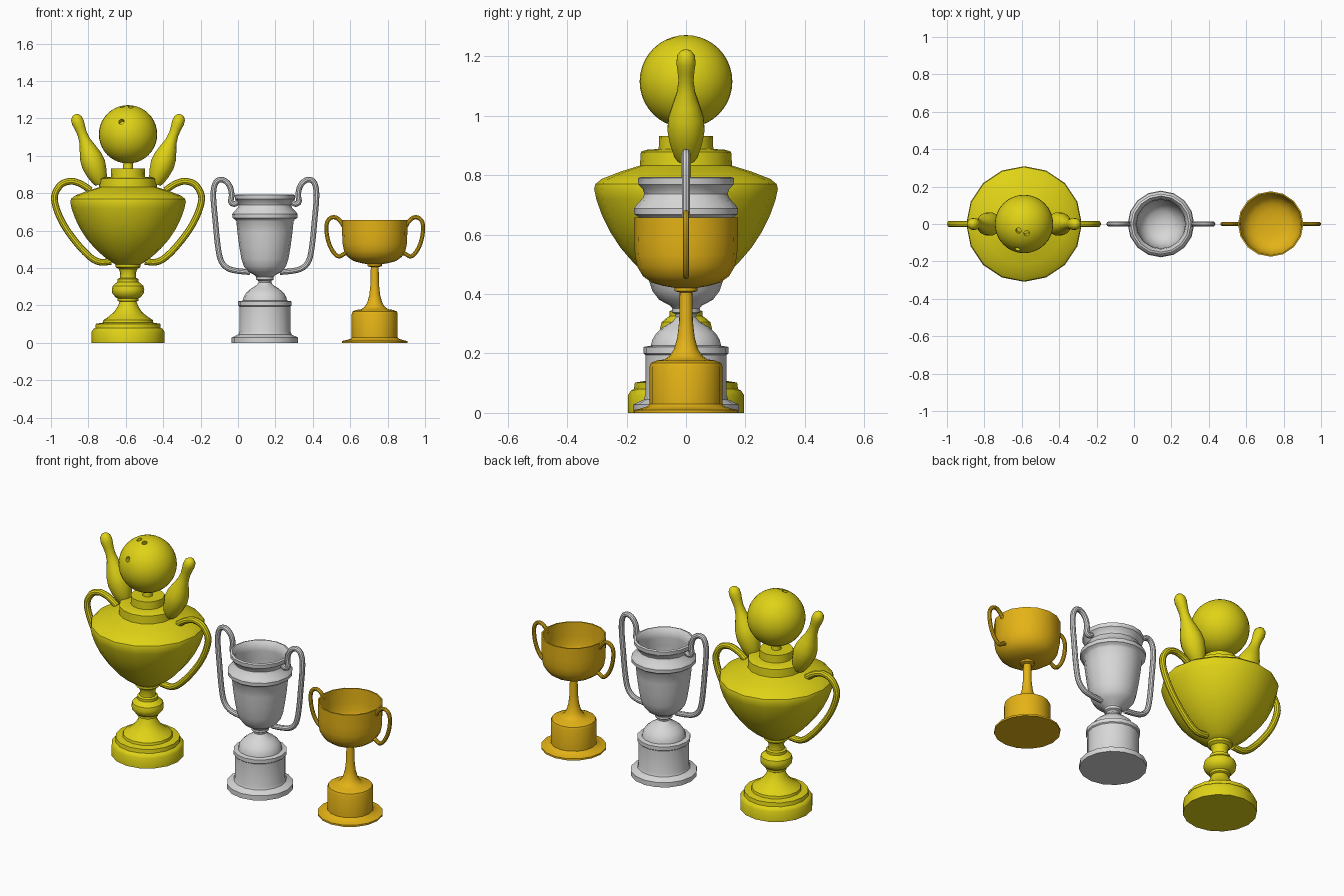
import bpy, bmesh, math
from mathutils import Vector, Matrix

if "Cube" in bpy.data.objects:
    bpy.data.objects.remove(bpy.data.objects["Cube"])


def material(name, rgb):
    m = bpy.data.materials.new(name)
    m.diffuse_color = (*rgb, 1)
    m.use_nodes = True
    m.node_tree.nodes["Principled BSDF"].inputs["Base Color"].default_value = m.diffuse_color
    return m


YELLOW = material("yellow gold", (0.74, 0.65, 0.008))
GOLD = material("warm gold", (0.78, 0.45, 0.008))
SILVER = material("silver", (0.68, 0.68, 0.68))


def finish(name, bm, mat, angle=35):
    bmesh.ops.recalc_face_normals(bm, faces=bm.faces)
    me = bpy.data.meshes.new(name)
    bm.to_mesh(me)
    bm.free()
    ob = bpy.data.objects.new(name, me)
    bpy.context.collection.objects.link(ob)
    me.materials.append(mat)
    smooth(ob, angle)
    return ob


def smooth(ob, angle=35):
    bpy.ops.object.select_all(action='DESELECT')
    ob.select_set(True)
    bpy.context.view_layer.objects.active = ob
    bpy.ops.object.shade_smooth_by_angle(angle=math.radians(angle))


def lathe(name, profile, mat, x, n=16, matrix=None):
    """Turn (radius, height) points round z and close both ends."""
    bm = bmesh.new()
    rings = [[bm.verts.new((r * math.cos(math.tau * i / n), r * math.sin(math.tau * i / n), z))
              for i in range(n)] for r, z in profile]
    for a, b in zip(rings, rings[1:]):
        for i in range(n):
            j = (i + 1) % n
            bm.faces.new((a[i], a[j], b[j], b[i]))
    bm.faces.new(rings[0])
    bm.faces.new(rings[-1])
    bm.transform(Matrix.Translation((x, 0, 0)) @ (matrix or Matrix()))
    return finish(name, bm, mat)


def catmull(points, steps=4):
    p = [Vector(q) for q in points]
    p = [2 * p[0] - p[1]] + p + [2 * p[-1] - p[-2]]
    out = []
    for a, b, c, d in zip(p, p[1:], p[2:], p[3:]):
        for k in range(steps):
            t = k / steps
            out.append(0.5 * (2 * b + (c - a) * t + (2 * a - 5 * b + 4 * c - d) * t * t
                              + (3 * b - a - 3 * c + d) * t ** 3))
    return out + [p[-2]]


def handles(name, points, radius, mat, x, n=10):
    """Round tube along (offset, height) points, on both sides of the cup."""
    path = catmull(points)
    for side, label in ((-1, "left"), (1, "right")):
        bm = bmesh.new()
        rings = []
        for i, p in enumerate(path):
            t = (path[min(i + 1, len(path) - 1)] - path[max(i - 1, 0)]).normalized()
            ring = []
            for k in range(n):
                a = math.tau * k / n
                u = radius * math.cos(a)
                ring.append(bm.verts.new((x + side * (p.x - t.y * u), radius * math.sin(a), p.y + t.x * u)))
            rings.append(ring)
        for a, b in zip(rings, rings[1:]):
            for i in range(n):
                bm.faces.new((a[i], a[(i + 1) % n], b[(i + 1) % n], b[i]))
        bm.faces.new(rings[0])
        bm.faces.new(rings[-1])
        finish(f"{name}_{label}", bm, mat)


# ---- Large bowling trophy ----
X1 = -0.588
lathe("bowling_trophy_base", [
    (.195, 0), (.195, .06), (.185, .075), (.175, .08), (.172, .102), (.135, .108), (.132, .122),
    (.105, .14), (.075, .165), (.055, .195), (.045, .22), (.055, .225), (.055, .238), (.068, .245),
    (.084, .265), (.087, .285), (.082, .305), (.062, .322), (.055, .326), (.055, .342), (.044, .347),
    (.042, .375), (.05, .395), (.066, .405), (.066, .42)], YELLOW, X1)
lathe("bowling_trophy_bowl", [
    (.06, .415), (.09, .433), (.13, .462), (.175, .503), (.22, .555), (.256, .61), (.285, .67),
    (.302, .72), (.309, .753), (.305, .77), (.284, .787), (.22, .812), (.155, .832), (.152, .878),
    (.135, .885), (.092, .888), (.09, .932)], YELLOW, X1)
lathe("ball_support", [(.028, .92), (.024, .98)], YELLOW, X1)
handles("bowling_trophy_handle", [
    (.2, .815), (.235, .84), (.27, .857), (.31, .864), (.36, .845), (.393, .785), (.38, .71),
    (.337, .62), (.267, .525), (.2, .457), (.15, .432), (.09, .435)], .018, YELLOW, X1)

# Bowling ball with three drilled finger holes
bm = bmesh.new()
bmesh.ops.create_uvsphere(bm, u_segments=32, v_segments=20, radius=.156,
                          matrix=Matrix.Translation((X1, 0, 1.115)))
ball = finish("bowling_ball", bm, YELLOW)
bm = bmesh.new()
for d in ((-.03, -.035, .148), (.014, -.05, .147), (-.035, -.132, .067)):
    v = Vector(d).normalized()
    bmesh.ops.create_cone(
        bm, cap_ends=True, segments=12, radius1=.015, radius2=.015, depth=.07,
        matrix=Matrix.Translation(Vector((X1, 0, 1.115)) + v * .16) @ v.to_track_quat('Z', 'Y').to_matrix().to_4x4())
cutter = finish("finger_hole_cutter", bm, YELLOW)
mod = ball.modifiers.new("finger_holes", 'BOOLEAN')
mod.operation, mod.object, mod.solver = 'DIFFERENCE', cutter, 'EXACT'
bpy.context.view_layer.objects.active = ball
bpy.ops.object.modifier_apply(modifier=mod.name)
bpy.data.objects.remove(cutter)
smooth(ball)

# Two leaning pins
pin = [(.03, 0), (.04, .015), (.055, .06), (.064, .11), (.06, .155), (.046, .2), (.031, .245),
       (.026, .285), (.029, .32), (.033, .35), (.03, .375), (.018, .391), (.006, .396)]
for side, label in ((-1, "left"), (1, "right")):
    lathe("pin_" + label, pin, YELLOW, X1, 14,
          Matrix.Translation((side * .145, 0, .85)) @ Matrix.Rotation(side * math.radians(20.5), 4, 'Y'))

# ---- Silver cup ----
X2 = 0.144
lathe("silver_cup_base", [
    (.178, 0), (.178, .028), (.165, .034), (.142, .045), (.137, .06), (.137, .195), (.143, .2),
    (.143, .222), (.118, .226), (.114, .245), (.1, .268), (.075, .29), (.045, .308), (.034, .322),
    (.036, .332), (.047, .338), (.047, .352)], SILVER, X2)
lathe("silver_cup_bowl", [
    (.04, .345), (.055, .362), (.09, .38), (.113, .41), (.126, .45), (.138, .52), (.147, .59),
    (.153, .65), (.16, .66), (.174, .668), (.175, .688), (.165, .702), (.146, .722), (.14, .737),
    (.145, .752), (.16, .768), (.162, .79), (.15, .794), (.135, .775), (.13, .74), (.14, .69),
    (.138, .62), (.125, .5), (.108, .43), (.07, .395), (.02, .385)], SILVER, X2)
handles("silver_cup_handle", [
    (.145, .752), (.165, .742), (.182, .755), (.178, .79), (.185, .83), (.205, .86), (.235, .873),
    (.264, .855), (.276, .79), (.265, .65), (.252, .52), (.235, .44), (.2, .4), (.15, .385),
    (.08, .378)], .015, SILVER, X2)

# ---- Small gold cup ----
X3 = 0.731
lathe("gold_cup_base", [
    (.175, 0), (.175, .01), (.155, .014), (.13, .022), (.123, .03), (.123, .155), (.118, .168),
    (.1, .176), (.072, .18), (.055, .192), (.04, .215), (.029, .255), (.023, .31), (.021, .405),
    (.038, .41), (.038, .425)], GOLD, X3)
lathe("gold_cup_bowl", [
    (.035, .42), (.075, .427), (.115, .438), (.145, .46), (.164, .492), (.172, .53), (.174, .58),
    (.175, .658), (.167, .658), (.166, .58), (.163, .53), (.155, .497), (.137, .468), (.11, .449),
    (.07, .438), (.02, .434)], GOLD, X3)
handles("gold_cup_handle", [
    (.168, .625), (.183, .65), (.208, .67), (.235, .668), (.256, .64), (.256, .58), (.24, .52),
    (.215, .478), (.19, .462), (.165, .475), (.15, .48)], .011, GOLD, X3)
